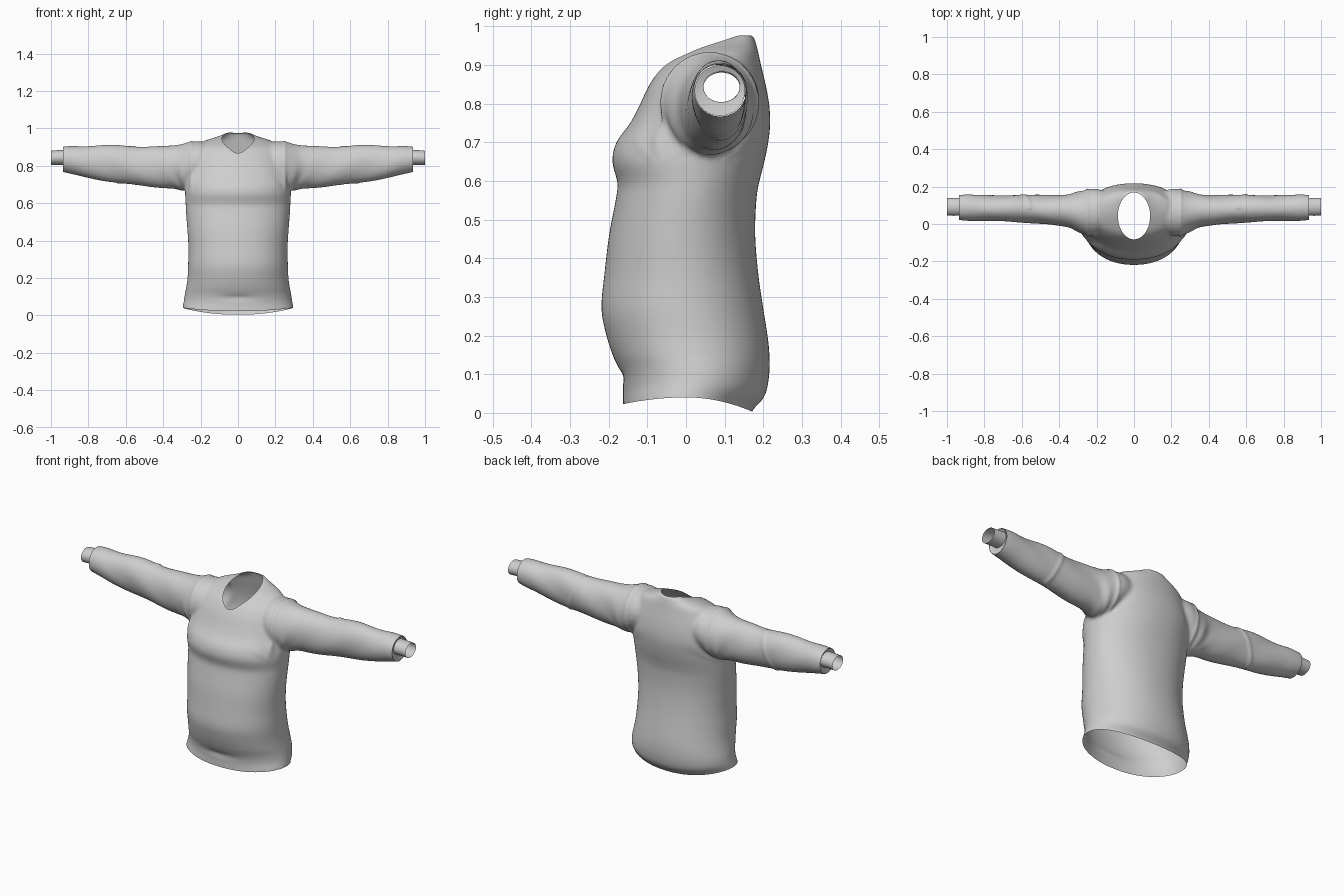
import bpy, bmesh, math
from math import sin, cos, pi, exp, atan2

if "Cube" in bpy.data.objects:
    bpy.data.objects.remove(bpy.data.objects["Cube"])

cloth = bpy.data.materials.new("grey cloth")
cloth.diffuse_color = (0.62, 0.62, 0.62, 1)
cloth.use_nodes = True
cloth.node_tree.nodes["Principled BSDF"].inputs["Base Color"].default_value = cloth.diffuse_color


def spline(rows, steps):
    """Smoothly resample rows of numbers (Catmull-Rom)."""
    out = []
    for i in range(len(rows) - 1):
        a, b, c, d = (rows[max(i - 1, 0)], rows[i], rows[i + 1],
                      rows[min(i + 2, len(rows) - 1)])
        for s in range(steps):
            t = s / steps
            out.append([q + 0.5 * t * (r - p + t * (2 * p - 5 * q + 4 * r - u
                        + t * (3 * (q - r) + u - p)))
                        for p, q, r, u in zip(a, b, c, d)])
    out.append(list(rows[-1]))
    return out


def loft(bm, rings, caps=True):
    loops = [[bm.verts.new(p) for p in ring] for ring in rings]
    n = len(loops[0])
    for a, b in zip(loops, loops[1:]):
        for i in range(n):
            j = (i + 1) % n
            bm.faces.new((a[i], a[j], b[j], b[i]))
    if caps:
        bm.faces.new(loops[0])
        bm.faces.new(loops[-1])


def make_object(name, bm):
    bmesh.ops.recalc_face_normals(bm, faces=bm.faces)
    me = bpy.data.meshes.new(name)
    bm.to_mesh(me)
    bm.free()
    me.materials.append(cloth)
    ob = bpy.data.objects.new(name, me)
    bpy.context.collection.objects.link(ob)
    return ob


def spow(v, e):
    return math.copysign(abs(v) ** e, v)


def torso_ring(z, w, y0, y1, n=64):
    c, r = (y0 + y1) / 2, (y1 - y0) / 2
    return [(w * spow(cos(2 * pi * i / n), 0.93),
             c + r * spow(sin(2 * pi * i / n), 0.97), z) for i in range(n)]


def sleeve_ring(s, x, z0, z1, y0, y1, n=40):
    return [(s * x, (y0 + y1) / 2 + (y1 - y0) / 2 * cos(2 * pi * i / n),
             (z0 + z1) / 2 + (z1 - z0) / 2 * sin(2 * pi * i / n))
            for i in range(n)]


# torso profile: height, half width, front y, back y
TORSO = [(-0.04, .297, -.163, .165), (0.0, .296, -.163, .17),
         (0.05, .29, -.163, .203), (0.1, .284, -.172, .215),
         (0.15, .277, -.19, .216), (0.2, .27, -.206, .211),
         (0.27, .267, -.219, .2), (0.36, .265, -.211, .187),
         (0.46, .271, -.199, .179), (0.55, .278, -.182, .182),
         (0.595, .28, -.177, .189), (0.65, .283, -.191, .203),
         (0.7, .282, -.18, .213), (0.75, .28, -.144, .218),
         (0.8, .27, -.118, .215), (0.85, .253, -.094, .206),
         (0.9, .222, -.056, .194), (0.932, .18, 0, .187),
         (0.953, .118, .045, .182), (0.966, .085, .08, .178),
         (0.977, .06, .11, .175)]
# sleeve profile: x, bottom z, top z, front y, back y
SLEEVE = [(.14, .72, .92, -.03, .175), (.2, .70, .928, -.06, .187),
          (.26, .674, .93, -.062, .184), (.3, .667, .917, -.042, .173),
          (.35, .677, .908, -.018, .16), (.5, .69, .902, 0, .155),
          (.65, .709, .911, .012, .156), (.8, .734, .907, .015, .153),
          (.9, .757, .905, .018, .158), (.97, .775, .898, .024, .152)]

# body and sleeves fused into one smooth garment
bm = bmesh.new()
loft(bm, [torso_ring(*r) for r in spline(TORSO, 4)])
for s in (1, -1):
    loft(bm, [sleeve_ring(s, *r) for r in spline(SLEEVE, 4)])
solid = make_object("garment_solid", bm)
m = solid.modifiers.new("fuse", 'REMESH')
m.mode = 'VOXEL'
m.voxel_size = 0.008
m = solid.modifiers.new("soften", 'SMOOTH')
m.iterations = 10

# neck opening cutter
NY, NRX, NRY = 0.043, 0.086, 0.125
bm = bmesh.new()
loft(bm, [[(NRX * cos(2 * pi * i / 96), NY + NRY * sin(2 * pi * i / 96), z)
           for i in range(96)] for z in (0.7, 1.2)])
cutter = make_object("neck_cutter", bm)
cutter.hide_render = True
m = solid.modifiers.new("neck", 'BOOLEAN')
m.operation = 'DIFFERENCE'
m.solver = 'EXACT'
m.object = cutter

dg = bpy.context.evaluated_depsgraph_get()
bm = bmesh.new()
bm.from_mesh(bpy.data.meshes.new_from_object(solid.evaluated_get(dg)))
bpy.data.objects.remove(solid)
bpy.data.objects.remove(cutter)

# open the neck, the hem and the sleeve ends
doomed = []
for f in bm.faces:
    c = f.calc_center_median()
    if c.z > 0.65 and (c.x / NRX) ** 2 + ((c.y - NY) / NRY) ** 2 < 1.0005:
        doomed.append(f)
bmesh.ops.delete(bm, geom=doomed, context='FACES')
for co, no in (((0, 0, 0), (0, 0, -1)), ((.935, 0, 0), (1, 0, 0)),
               ((-.935, 0, 0), (-1, 0, 0))):
    bmesh.ops.bisect_plane(bm, geom=bm.verts[:] + bm.edges[:] + bm.faces[:],
                           plane_co=co, plane_no=no, clear_outer=True)


def bump(v, centre, width):
    return exp(-((v - centre) / width) ** 2)


# folds, armhole seam and curved hem
bm.normal_update()
moves = []
for v in bm.verts:
    x, y, z = abs(v.co.x), v.co.y, v.co.z
    d = 0.0
    if z > 0.64:
        up = min(1, (z - 0.64) / 0.1)
        d += 0.005 * up * bump(x, 0.25, 0.008)
        ang = atan2(z - 0.64, x - 0.27)
        d += 0.0025 * up * sin(11 * ang) * bump(x, 0.28, 0.1)
        if x > 0.3:
            fade = min(1, (x - 0.3) / 0.1) * min(1, (0.94 - x) / 0.1)
            d += 0.002 * fade * sin(24 * x - 30 * (z - 0.8) + 10 * y)
            d += 0.004 * bump(x + 0.4 * (z - 0.8), 0.6, 0.012) * (y > 0.08)
    elif y < 0:
        d -= 0.006 * bump(z, 0.085, 0.022) * bump(x, 0, 0.09)
    moves.append((v, v.normal * d))
for v, off in moves:
    v.co += off
    if v.co.z < 0.15:
        y = v.co.y
        hem = 0.04 - (0.66 if y < 0 else 1.25) * y * y
        v.co.z += hem * (1 - v.co.z / 0.15)
sweater = make_object("sweater_body", bm)

# cuffs: narrow open bands joined to the sleeve ends
objects = [sweater]
for s, side in ((1, "left"), (-1, "right")):
    bm = bmesh.new()
    rows = [(.934, .768, .899, .022, .153), (.93, .785, .89, .035, .145),
            (.928, .803, .884, .045, .14), (.965, .804, .883, .044, .139),
            (1.0, .803, .88, .045, .139)]
    loft(bm, [sleeve_ring(s, *r) for r in rows], caps=False)
    objects.append(make_object(side + "_cuff", bm))

for ob in objects:
    bpy.ops.object.select_all(action='DESELECT')
    ob.select_set(True)
    bpy.context.view_layer.objects.active = ob
    bpy.ops.object.shade_smooth_by_angle(angle=math.radians(50))
